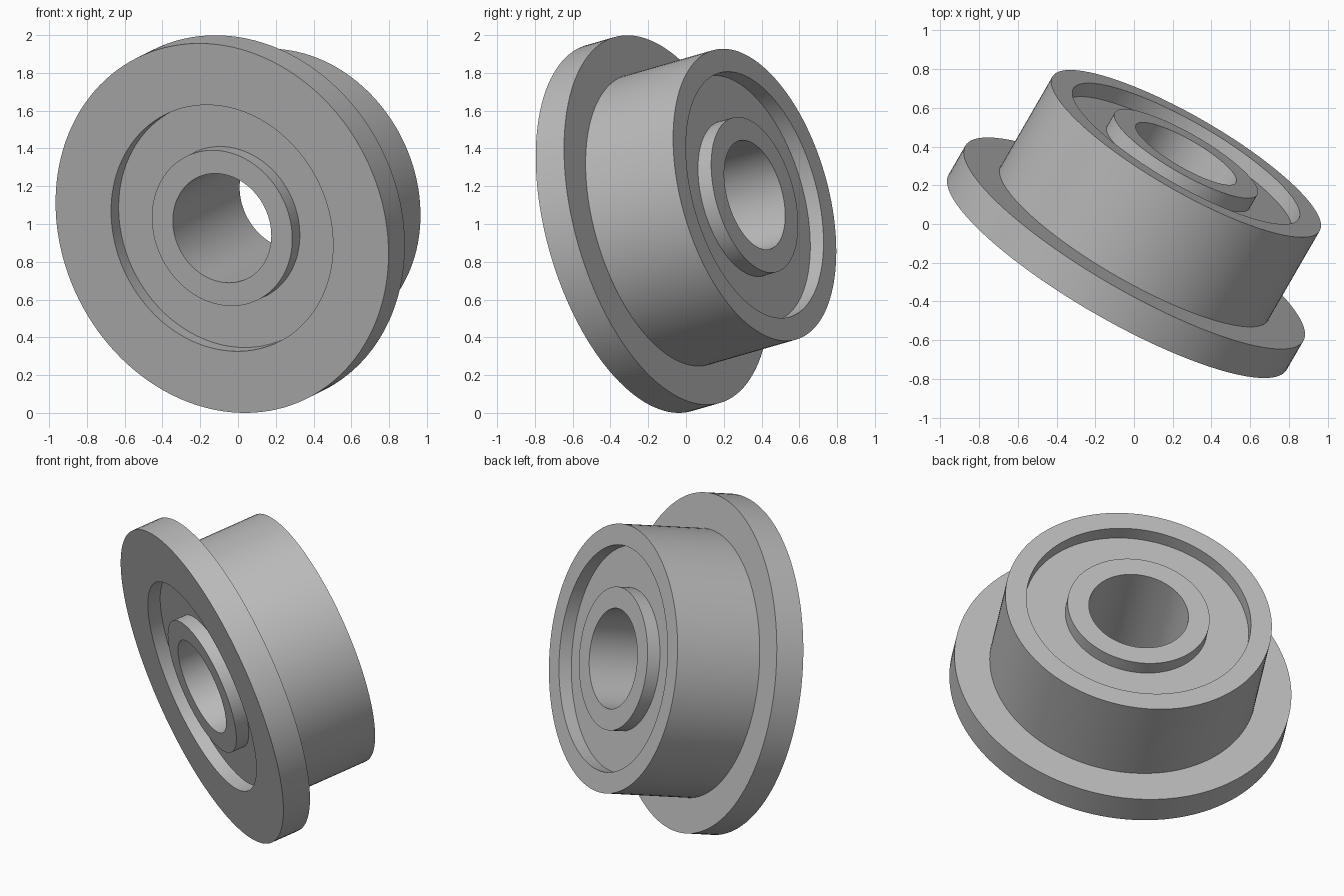
import bpy
import bmesh
import math
from mathutils import Matrix, Vector

cube = bpy.data.objects.get("Cube")
if cube:
    bpy.data.objects.remove(cube)

# Main dimensions
SEGMENTS = 128
LENGTH = 0.729
FLANGE_R, FLANGE_T = 1.008, 0.178
BODY_R, RECESS_R, HUB_R, BORE_R = 0.797, 0.672, 0.425, 0.298
RECESS = 0.083

# Tilted axle: turned 30 degrees sideways and raised 14 degrees
turn, rise = math.radians(30), math.radians(14)
axis = Vector((math.sin(turn) * math.cos(rise),
               math.cos(turn) * math.cos(rise),
               math.sin(rise)))
placement = Matrix.Translation((-0.0845, -0.249, 0.978)) @ \
    axis.to_track_quat('Z', 'Y').to_matrix().to_4x4()

steel = bpy.data.materials.new("steel_grey")
steel.use_nodes = True
steel.diffuse_color = (0.5, 0.5, 0.5, 1)
steel.node_tree.nodes["Principled BSDF"].inputs["Base Color"].default_value = (0.5, 0.5, 0.5, 1)


def lathe(name, profile):
    """Revolve a closed (radius, height) profile around the axle."""
    bm = bmesh.new()
    verts = [bm.verts.new((r, 0, h)) for r, h in profile]
    edges = [bm.edges.new((v, verts[(i + 1) % len(verts)])) for i, v in enumerate(verts)]
    bmesh.ops.spin(bm, geom=verts + edges, cent=(0, 0, 0), axis=(0, 0, 1),
                   angle=math.tau, steps=SEGMENTS)
    bmesh.ops.remove_doubles(bm, verts=bm.verts, dist=1e-4)
    bmesh.ops.recalc_face_normals(bm, faces=bm.faces)
    mesh = bpy.data.meshes.new(name)
    bm.to_mesh(mesh)
    bm.free()
    mesh.materials.append(steel)
    obj = bpy.data.objects.new(name, mesh)
    bpy.context.collection.objects.link(obj)
    obj.matrix_world = placement
    bpy.ops.object.select_all(action='DESELECT')
    obj.select_set(True)
    bpy.context.view_layer.objects.active = obj
    bpy.ops.object.shade_smooth_by_angle(angle=math.radians(30))
    return obj


def ring(name, inner, outer, low, high):
    return lathe(name, [(inner, low), (outer, low), (outer, high), (inner, high)])


# Outer ring with its flange at the front
lathe("flanged_outer_ring", [
    (RECESS_R, 0), (FLANGE_R, 0), (FLANGE_R, FLANGE_T),
    (BODY_R, FLANGE_T), (BODY_R, LENGTH), (RECESS_R, LENGTH)])

# Recessed web between the rings
ring("recessed_web", HUB_R, RECESS_R, RECESS, LENGTH - RECESS)

# Inner ring with the through bore
ring("inner_ring", BORE_R, HUB_R, 0, LENGTH)
